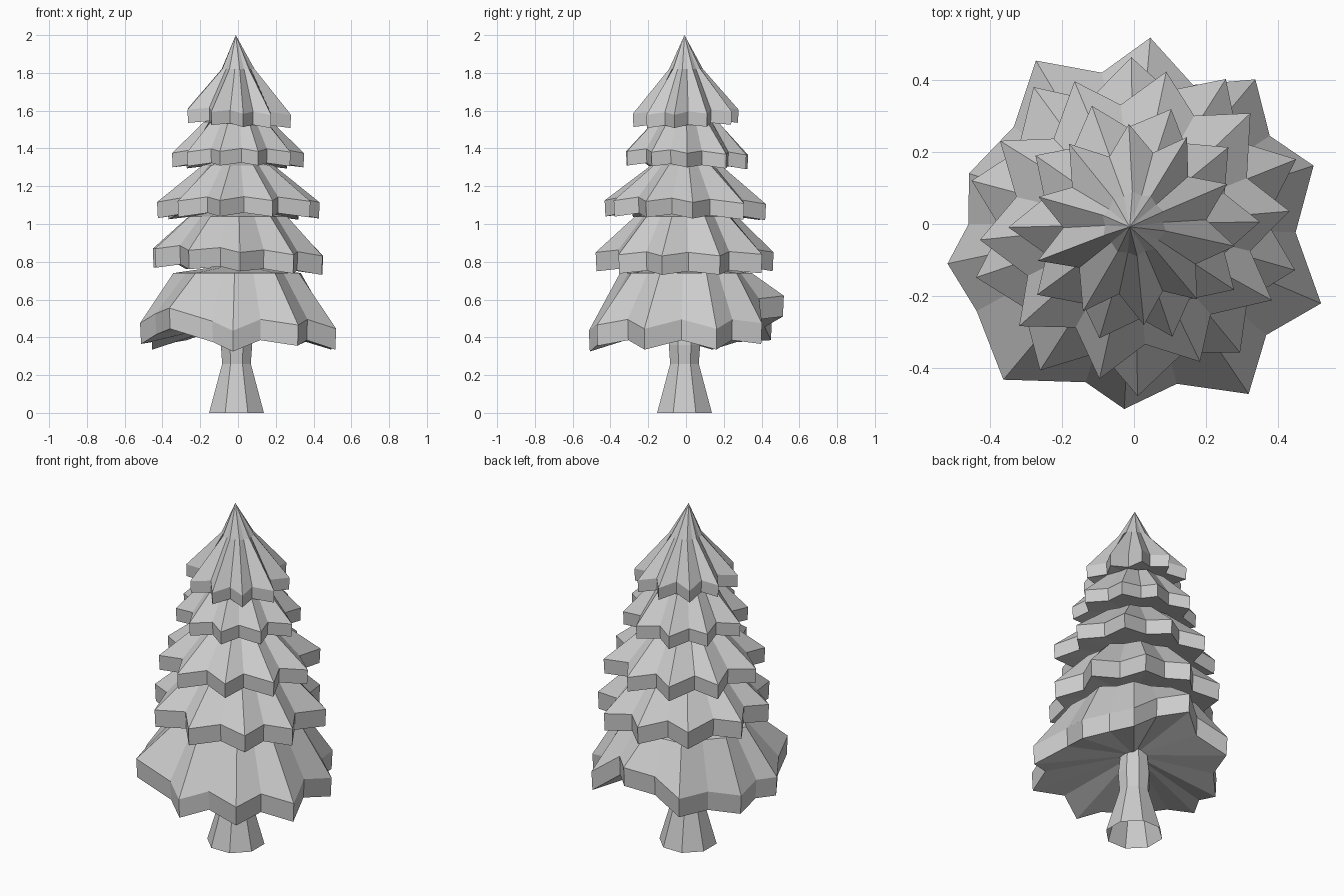
import bpy, bmesh, random
from math import cos, sin, radians

if "Cube" in bpy.data.objects:
    bpy.data.objects.remove(bpy.data.objects["Cube"])

random.seed(4)


def loft(name, rings, apex=None, floor=None):
    """Skin a stack of equal-sized rings (bottom to top); ends close to a point or stay open."""
    bm = bmesh.new()
    loops = [[bm.verts.new(p) for p in ring] for ring in rings]
    n = len(loops[0])
    for a, b in zip(loops, loops[1:]):
        for i in range(n):
            j = (i + 1) % n
            bm.faces.new((a[i], a[j], b[j], b[i]))
    for loop, tip in ((loops[0], floor), (loops[-1], apex)):
        if tip:
            v = bm.verts.new(tip)
            for i in range(n):
                bm.faces.new((loop[i], loop[(i + 1) % n], v))
    bmesh.ops.recalc_face_normals(bm, faces=bm.faces)
    mesh = bpy.data.meshes.new(name)
    bm.to_mesh(mesh)
    bm.free()
    obj = bpy.data.objects.new(name, mesh)
    bpy.context.collection.objects.link(obj)
    return obj


def tier(name, points, z_low, rim, z_top, r_top, hollow, apex=None, inset=0.9):
    """Star-shaped bough layer; points are (angle, radius, lift) around the rim."""
    def ring(scale, z):
        return [(cos(radians(a)) * r * scale, sin(radians(a)) * r * scale, z + dz)
                for a, r, dz in points]

    top = []
    for i, (a, r, dz) in enumerate(points):
        rad = r_top * (inset if i % 2 else 1)
        top.append((cos(radians(a)) * rad, sin(radians(a)) * rad, z_top))
    rings = [ring(0.99, z_low), ring(1.0, z_low + rim), top]
    loft(name, rings, apex or (0, 0, z_top + 0.05), (0, 0, z_low + hollow))


def star(count, phase, r_tip, r_valley, tilt_x, tilt_y, valley_lift):
    """Slightly irregular star outline, tilted as a whole."""
    pts = []
    for i in range(count * 2):
        a = phase + i * 180 / count + random.uniform(-2, 2)
        r = (r_valley if i % 2 else r_tip) * random.uniform(0.97, 1.03)
        dz = tilt_x * cos(radians(a)) + tilt_y * sin(radians(a))
        pts.append((a, r, dz + (valley_lift if i % 2 else 0)))
    return pts


# Trunk: flared eight-sided post, open underneath
def octagon(r, z):
    return [(cos(radians(22.5 + 45 * i)) * r - 0.008,
             sin(radians(22.5 + 45 * i)) * r - 0.008, z) for i in range(8)]


loft("trunk", [octagon(0.157, 0), octagon(0.082, 0.26), octagon(0.09, 0.36), octagon(0.07, 0.55)])

# Lowest boughs: ten uneven tips, some lifted
skirt = [(18, .525, -.02), (33, .45, .03), (50, .525, .01), (67, .42, .14),
         (85, .52, .155), (102, .43, .10), (121, .53, .03), (141, .43, .02),
         (163, .48, -.02), (180, .46, .02), (192, .53, .01), (209, .50, .06),
         (230, .565, .09), (253, .46, .02), (267, .515, -.03), (285, .46, .03),
         (304, .57, 0), (320, .48, .03), (337, .565, -.02), (357, .45, .03)]
tier("boughs_1", skirt, 0.355, 0.11, 0.74, 0.35, 0.13)

# Middle boughs
tier("boughs_2", star(10, 92, .475, .375, -.02, 0, .02), 0.75, 0.10, 1.04, 0.27, 0.09)
tier("boughs_3", star(10, 78, .435, .335, 0, -.01, .02), 1.03, 0.085, 1.31, 0.19, 0.07)
tier("boughs_4", star(10, 74, .34, .265, 0, -.01, .015), 1.30, 0.075, 1.54, 0.18, 0.06)

# Crown: star skirt drawn up to a pointed top
tier("crown", star(10, 94, .28, .20, -.015, .01, .015), 1.525, 0.07, 1.82, 0.09, 0.06,
     apex=(-0.012, -0.008, 2.0))
